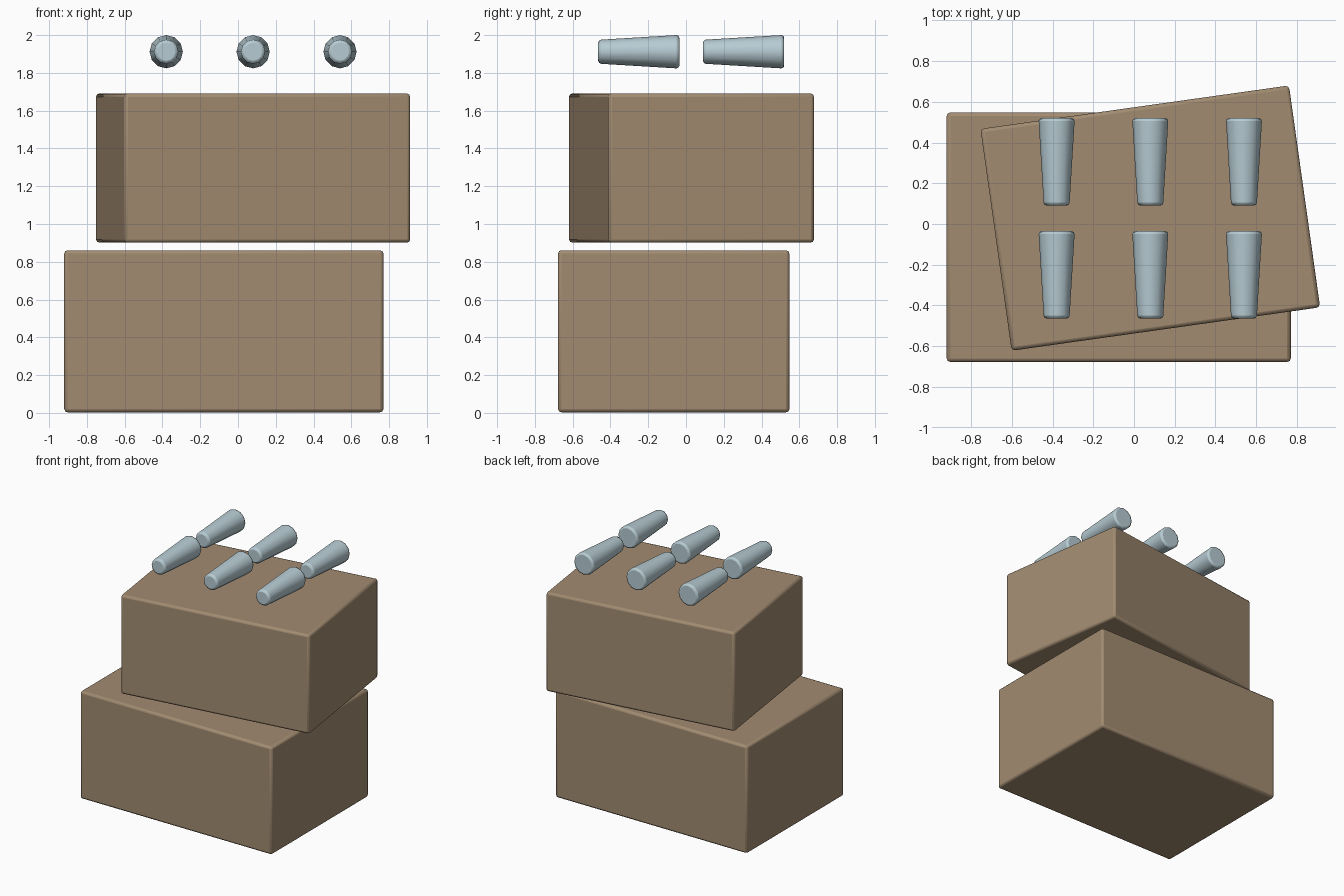
import bpy
from math import radians

if "Cube" in bpy.data.objects:
    bpy.data.objects.remove(bpy.data.objects["Cube"])


def material(name, color):
    m = bpy.data.materials.new(name)
    m.diffuse_color = color
    m.use_nodes = True
    m.node_tree.nodes["Principled BSDF"].inputs["Base Color"].default_value = m.diffuse_color
    return m


cardboard = material("cardboard", (0.36, 0.26, 0.165, 1))
pale_blue = material("pale_blue", (0.47, 0.60, 0.65, 1))


def finish(obj, name, mat, width, segments):
    obj.name = name
    obj.data.materials.append(mat)
    bevel = obj.modifiers.new("bevel", 'BEVEL')
    bevel.width = width
    bevel.segments = segments
    bevel.limit_method = 'ANGLE'
    bevel.angle_limit = radians(40)
    bpy.ops.object.shade_smooth_by_angle(angle=radians(35))


def box(name, center, size, turn=0):
    bpy.ops.mesh.primitive_cube_add(size=1, location=center)
    obj = bpy.context.object
    obj.scale = size
    bpy.ops.object.transform_apply(location=False, rotation=False, scale=True)
    obj.rotation_euler.z = radians(turn)
    finish(obj, name, cardboard, 0.018, 2)


# Two stacked boxes, the upper one turned slightly
box("lower_box", (-0.075, -0.065, 0.432), (1.69, 1.225, 0.858))
box("upper_box", (0.08, 0.029, 1.296), (1.53, 1.10, 0.79), 8)

# Tapered pegs lying on their sides, wide end towards the back
for row, y in (("front", -0.25), ("back", 0.305)):
    for i in range(3):
        bpy.ops.mesh.primitive_cone_add(
            vertices=12, radius1=0.089, radius2=0.063, depth=0.43,
            location=(-0.38 + 0.46 * i, y, 1.912), rotation=(radians(90), 0, 0))
        finish(bpy.context.object, f"{row}_peg_{i + 1}", pale_blue, 0.015, 2)
